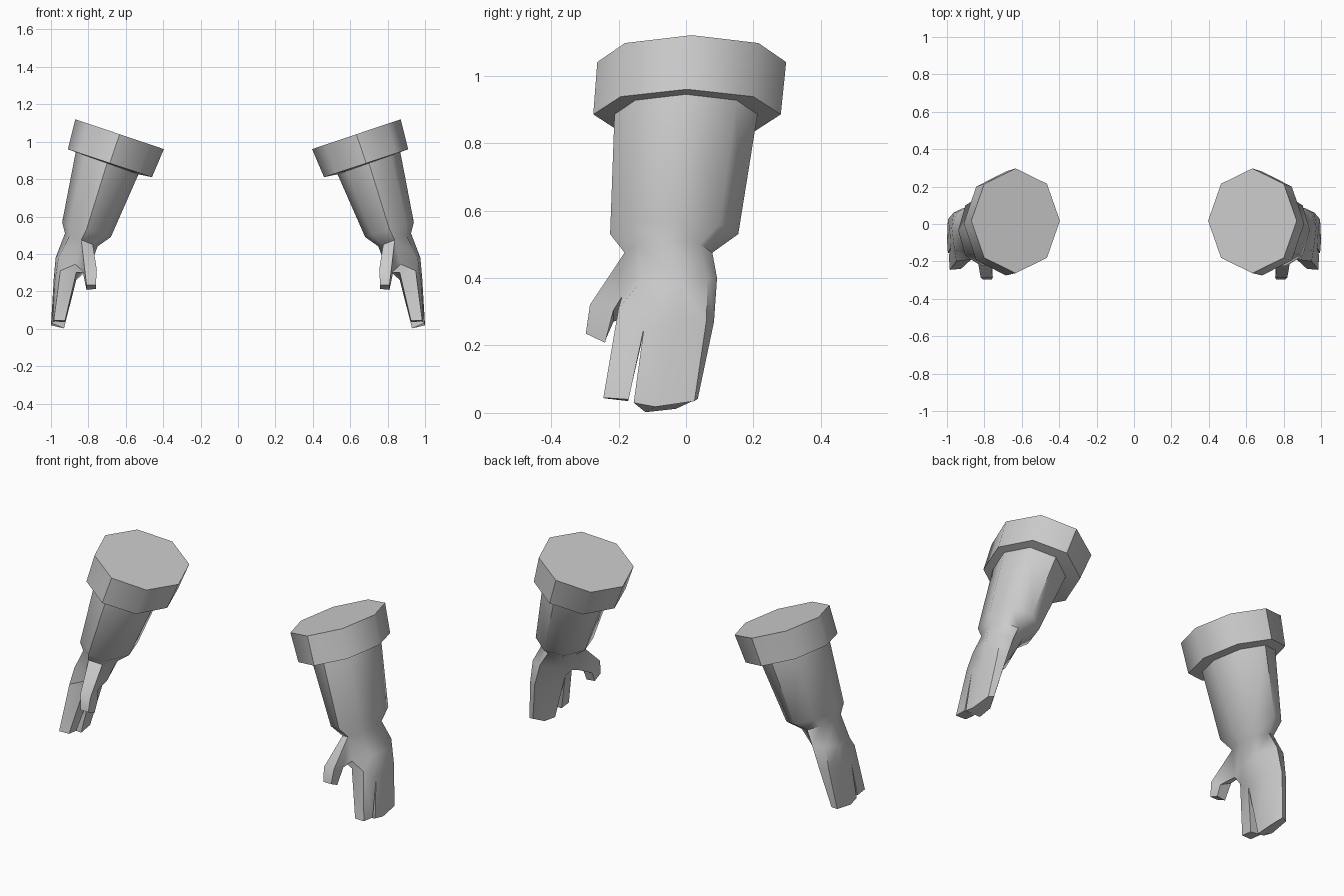
import bpy, bmesh
from math import sin, cos, pi, radians

if "Cube" in bpy.data.objects:
    bpy.data.objects.remove(bpy.data.objects["Cube"])


def ring(center, ru, ry, tilt):
    """Eight points around a tilted centre: 0 = outer, 2 = rear, 4 = inner, 6 = front."""
    x, y, z = center
    pts = []
    for k in range(8):
        a = k * pi / 4
        u = ru * cos(a)
        pts.append((x + u * cos(tilt), y + ry * sin(a), z + u * sin(tilt)))
    return pts


def add(bm, pts):
    return [bm.verts.new(p) for p in pts]


def bridge(bm, a, b, skip=None):
    n = len(a)
    for i in range(n):
        if i != skip:
            j = (i + 1) % n
            bm.faces.new((a[i], a[j], b[j], b[i]))


def finish(bm, name):
    """Make the object, mirrored to the other side."""
    bmesh.ops.recalc_face_normals(bm, faces=bm.faces)
    me = bpy.data.meshes.new(name)
    bm.to_mesh(me)
    bm.free()
    ob = bpy.data.objects.new(name, me)
    bpy.context.collection.objects.link(ob)
    bpy.ops.object.select_all(action='DESELECT')
    ob.select_set(True)
    bpy.context.view_layer.objects.active = ob
    bpy.ops.object.shade_smooth_by_angle(angle=radians(50))
    ob.modifiers.new("Mirror", 'MIRROR').use_mirror_merge = False


SLEEVE_TOP = ring((0.70, 0.0, 0.885), 0.178, 0.212, 0.34)

# Cuffs: capped octagonal band closing in to the sleeve
bm = bmesh.new()
top = add(bm, ring((0.633, 0.017, 1.04), 0.25, 0.28, 0.325))
low = add(bm, ring((0.685, 0.003, 0.885), 0.237, 0.278, 0.32))
inner = add(bm, SLEEVE_TOP)
bm.faces.new(top)
bridge(bm, top, low)
bridge(bm, low, inner)
finish(bm, "cuffs")

# Gloves: sleeve, wrist and palm
bm = bmesh.new()
sleeve_top = add(bm, SLEEVE_TOP)
sleeve_low = add(bm, ring((0.81, -0.035, 0.53), 0.136, 0.19, 0.3))
wrist = add(bm, ring((0.838, -0.052, 0.475), 0.094, 0.13, 0.38))
palm = add(bm, [(0.975, -0.02, 0.38), (0.945, 0.065, 0.40), (0.88, 0.092, 0.40),
                (0.81, 0.01, 0.37), (0.79, -0.08, 0.33), (0.80, -0.15, 0.30),
                (0.87, -0.19, 0.345), (0.96, -0.14, 0.38)])
knuckles = add(bm, [(0.985, -0.03, 0.27), (0.965, 0.06, 0.27), (0.92, 0.083, 0.27),
                    (0.87, 0.0, 0.27), (0.865, -0.12, 0.26), (0.865, -0.185, 0.30),
                    (0.95, -0.20, 0.31), (0.98, -0.125, 0.25)])
bridge(bm, sleeve_top, sleeve_low)
bridge(bm, sleeve_low, wrist)
bridge(bm, wrist, palm, skip=5)
bridge(bm, palm, knuckles)

# Thumb grown from the open front quad of the palm
thumb_base = [wrist[5], wrist[6], palm[6], palm[5]]
thumb_mid = add(bm, [(0.755, -0.285, 0.315), (0.82, -0.285, 0.32),
                     (0.83, -0.215, 0.305), (0.758, -0.215, 0.27)])
thumb_tip = add(bm, [(0.76, -0.297, 0.235), (0.81, -0.297, 0.235),
                     (0.81, -0.24, 0.208), (0.758, -0.24, 0.213)])
bridge(bm, thumb_base, thumb_mid)
bridge(bm, thumb_mid, thumb_tip)
bm.faces.new(thumb_tip)

# Index finger and joined fingers share the split edge of the knuckles
index_tip = add(bm, [(0.925, -0.172, 0.035), (0.925, -0.24, 0.043),
                     (0.985, -0.245, 0.045), (0.99, -0.17, 0.04)])
bridge(bm, knuckles[4:8], index_tip)
bm.faces.new(index_tip)
joined = [knuckles[i] for i in (7, 0, 1, 2, 3, 4)]
joined_tip = add(bm, [(0.995, -0.155, 0.03), (1.0, -0.09, 0.018), (0.995, 0.025, 0.035),
                      (0.965, 0.035, 0.042), (0.935, -0.03, 0.012), (0.93, -0.12, 0.002)])
bridge(bm, joined, joined_tip)
bm.faces.new(joined_tip)
finish(bm, "gloves")
